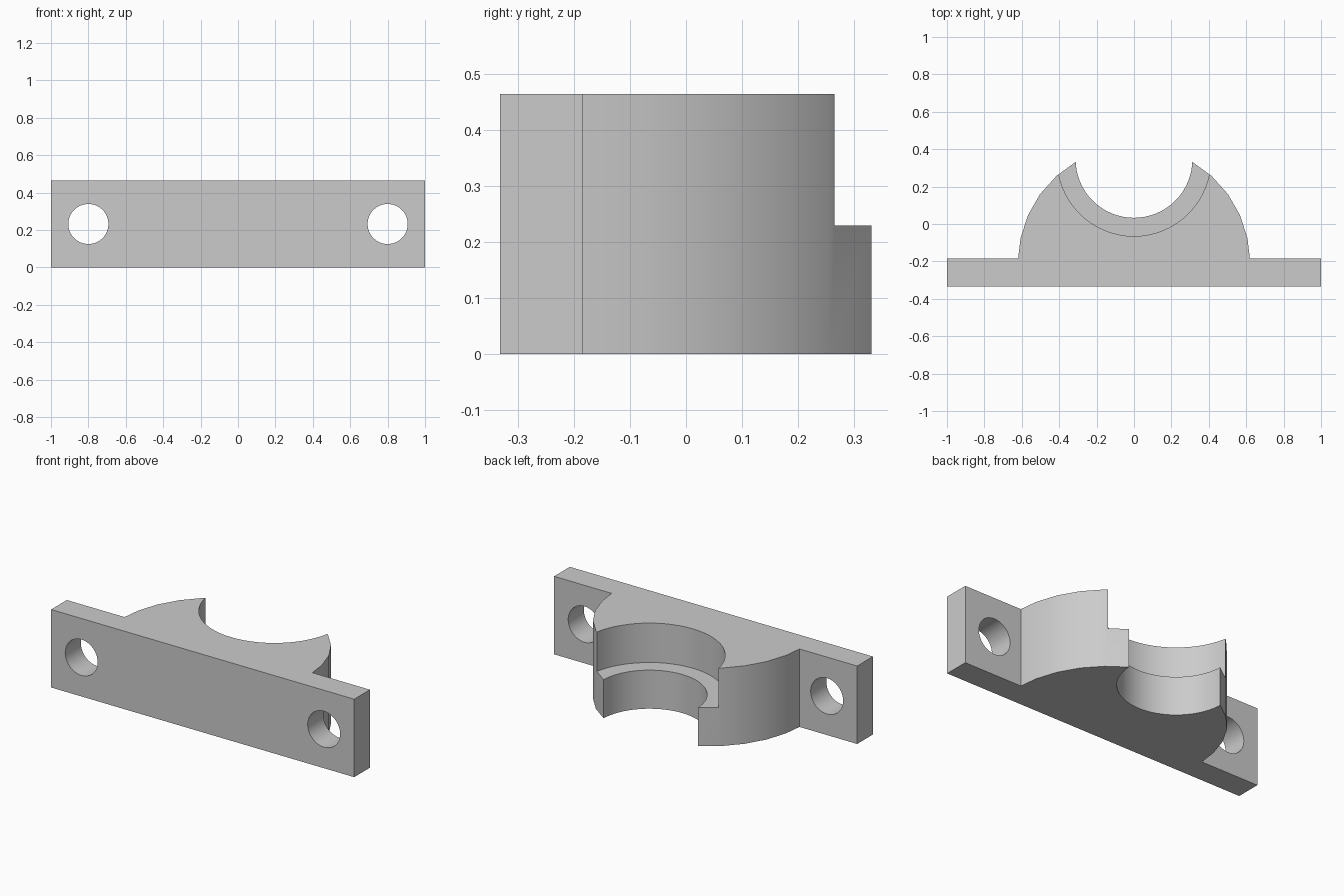
import bpy, bmesh, math
from mathutils import Matrix

cube = bpy.data.objects.get("Cube")
if cube:
    bpy.data.objects.remove(cube, do_unlink=True)

HEIGHT = 0.465
FRONT, FLANGE_BACK = -0.333, -0.185
ARC_Y, ARC_R = -0.204, 0.62
BORE_Y = 0.345

grey = bpy.data.materials.new("plain grey")
grey.use_nodes = True
colour = (0.6, 0.6, 0.6, 1)
grey.diffuse_color = colour
grey.node_tree.nodes["Principled BSDF"].inputs["Base Color"].default_value = colour


def add_object(name, bm):
    bmesh.ops.recalc_face_normals(bm, faces=bm.faces[:])
    mesh = bpy.data.meshes.new(name)
    bm.to_mesh(mesh)
    bm.free()
    obj = bpy.data.objects.new(name, mesh)
    bpy.context.collection.objects.link(obj)
    mesh.materials.append(grey)
    return obj


def cylinder(name, radius, depth, centre, along_y=False):
    bm = bmesh.new()
    turn = Matrix.Rotation(math.pi / 2 if along_y else 0, 4, 'X')
    bmesh.ops.create_cone(bm, cap_ends=True, segments=64, radius1=radius,
                          radius2=radius, depth=depth,
                          matrix=Matrix.Translation(centre) @ turn)
    return add_object(name, bm)


# Flanged body: straight mounting plate with a rounded back
start = math.asin((FLANGE_BACK - ARC_Y) / ARC_R)
angles = [start] + [math.radians(12 * i) for i in range(1, 15)] + [math.pi - start]
profile = [(-1, FRONT), (1, FRONT), (1, FLANGE_BACK)]
profile += [(ARC_R * math.cos(a), ARC_Y + ARC_R * math.sin(a)) for a in angles]
profile.append((-1, FLANGE_BACK))

bm = bmesh.new()
base = bm.faces.new([bm.verts.new((x, y, 0)) for x, y in profile])
walls = bmesh.ops.extrude_face_region(bm, geom=[base], use_keep_orig=True)
top = [v for v in walls["geom"] if isinstance(v, bmesh.types.BMVert)]
bmesh.ops.translate(bm, verts=top, vec=(0, 0, HEIGHT))
body = add_object("bearing_bracket", bm)

# Bore, stepped seat and mounting holes
cutters = [
    cylinder("bore_cutter", 0.312, 2, (0, BORE_Y, 0)),
    cylinder("seat_cutter", 0.41, 1, (0, BORE_Y, 0.23 + 0.5)),
]
for side, name in ((1, "left"), (-1, "right")):
    cutters.append(cylinder(name + "_hole_cutter", 0.107, 1,
                            (side * 0.8, FRONT, HEIGHT / 2), along_y=True))

bpy.context.view_layer.objects.active = body
body.select_set(True)
for cutter in cutters:
    mod = body.modifiers.new(cutter.name, 'BOOLEAN')
    mod.operation = 'DIFFERENCE'
    mod.solver = 'EXACT'
    mod.object = cutter
    bpy.ops.object.modifier_apply(modifier=mod.name)
for cutter in cutters:
    bpy.data.objects.remove(cutter, do_unlink=True)

# Smooth curved walls, keep corners crisp
bpy.ops.object.shade_smooth_by_angle(angle=math.radians(25))
